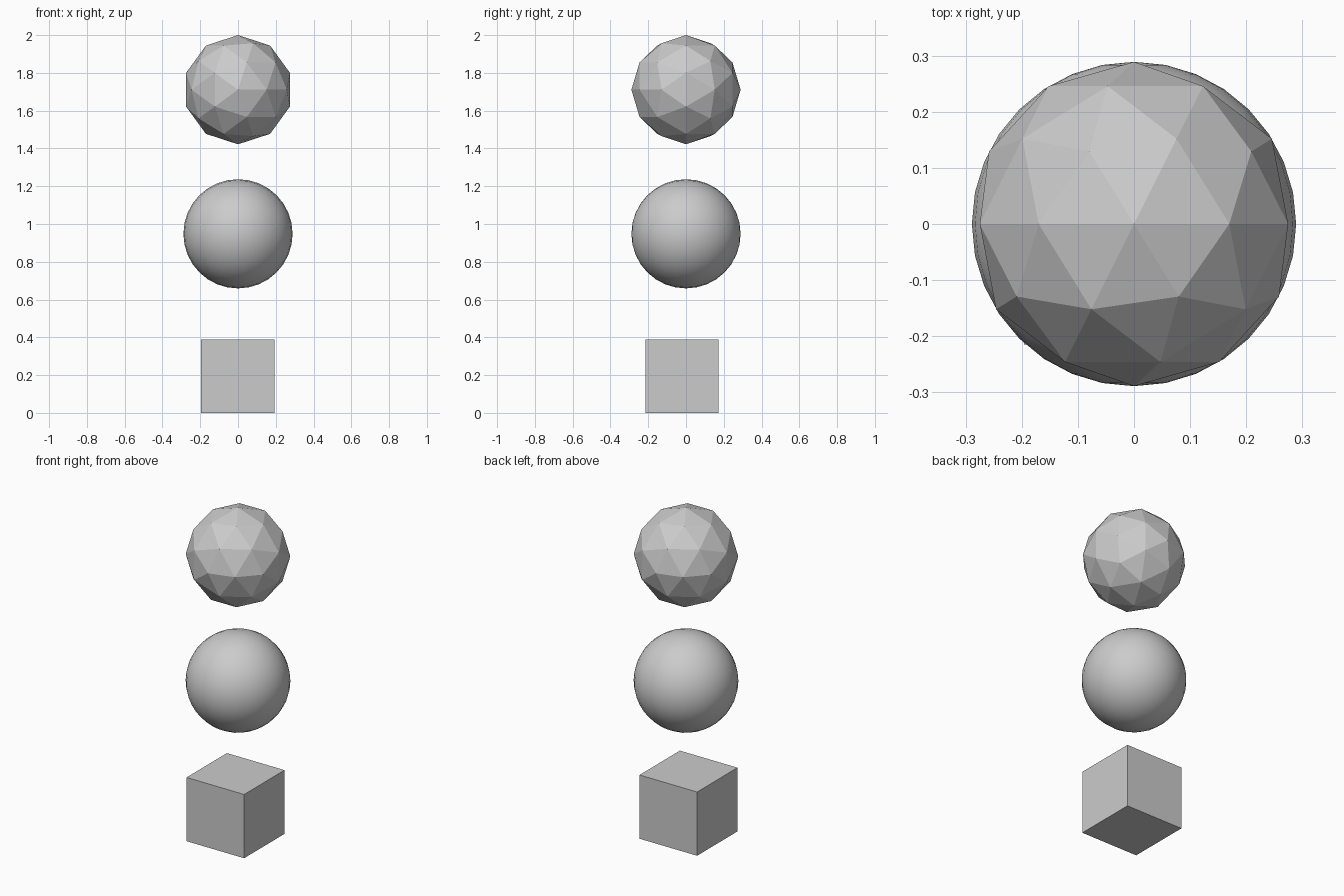
import bpy
import math

if "Cube" in bpy.data.objects:
    bpy.data.objects.remove(bpy.data.objects["Cube"])

R = 0.289                      # shared radius of both balls
TURN = (math.pi / 2, 0, 0)     # poles lie along y


def finish(name, smooth=False):
    obj = bpy.context.object
    obj.name = name
    if smooth:
        bpy.ops.object.shade_smooth()
    else:
        bpy.ops.object.shade_flat()
    return obj


# Bottom cube, slightly towards the front
side = 0.388
bpy.ops.mesh.primitive_cube_add(size=side, location=(-0.002, -0.021, side / 2))
finish("cube")

# Middle smooth ball
bpy.ops.mesh.primitive_uv_sphere_add(segments=32, ring_count=16, radius=R,
                                     location=(0, 0, 0.948), rotation=TURN)
finish("smooth_ball", smooth=True)

# Top faceted ball
bpy.ops.mesh.primitive_ico_sphere_add(subdivisions=2, radius=R,
                                      location=(0, 0, 2 - R), rotation=TURN)
finish("faceted_ball")
